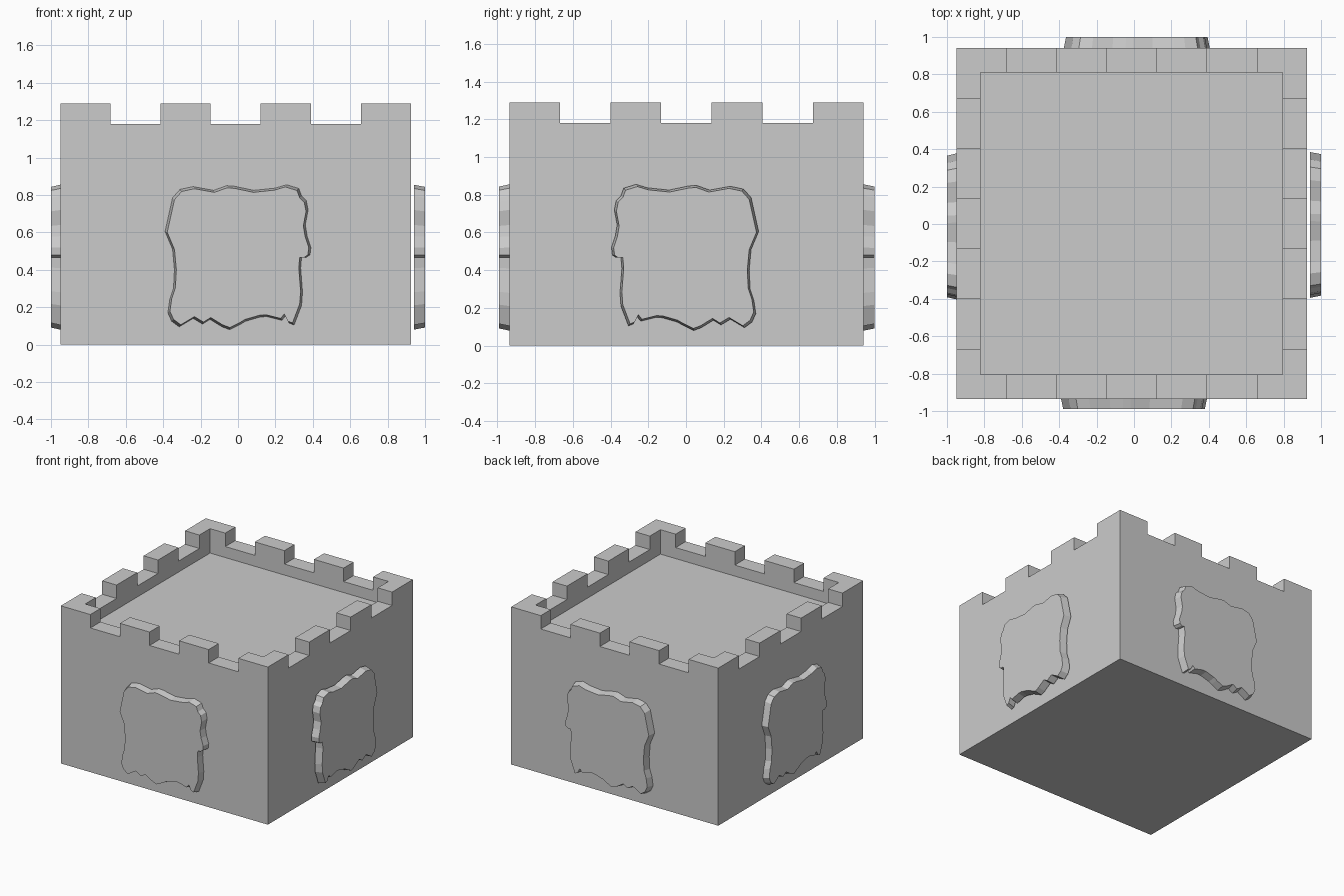
import bpy, bmesh
from mathutils import Vector

if "Cube" in bpy.data.objects:
    bpy.data.objects.remove(bpy.data.objects["Cube"])

X0, X1, Y0, Y1 = -0.95, 0.925, -0.935, 0.94
TOP, CRENEL, FLOOR, WALL = 1.29, 1.18, 1.09, 0.13
CELL = (X1 - X0) / 7


def add_object(name, bm):
    bmesh.ops.recalc_face_normals(bm, faces=bm.faces)
    mesh = bpy.data.meshes.new(name)
    bm.to_mesh(mesh)
    bm.free()
    ob = bpy.data.objects.new(name, mesh)
    bpy.context.collection.objects.link(ob)
    return ob


def boxes(name, bounds):
    bm = bmesh.new()
    for lo, hi in bounds:
        lo, hi = Vector(lo), Vector(hi)
        verts = bmesh.ops.create_cube(bm, size=1)["verts"]
        for v in verts:
            v.co = Vector([(lo[i] + hi[i]) / 2 + v.co[i] * (hi[i] - lo[i]) for i in range(3)])
    return add_object(name, bm)


# Tower block, hollowed on top and notched into battlements
tower = boxes("tower_block", [((X0, Y0, 0), (X1, Y1, TOP))])
gaps = (1, 3, 5)
cutters = [
    boxes("courtyard_cutter", [((X0 + WALL, Y0 + WALL, FLOOR), (X1 - WALL, Y1 - WALL, 2))]),
    boxes("notch_cutter_front_back",
          [((X0 + i * CELL, -2, CRENEL), (X0 + (i + 1) * CELL, 2, 2)) for i in gaps]),
    boxes("notch_cutter_sides",
          [((-2, Y0 + i * CELL, CRENEL), (2, Y0 + (i + 1) * CELL, 2)) for i in gaps]),
]
bpy.context.view_layer.objects.active = tower
for c in cutters:
    c.hide_render = True
    mod = tower.modifiers.new("cut", 'BOOLEAN')
    mod.operation = 'DIFFERENCE'
    mod.solver = 'EXACT'
    mod.object = c
    bpy.ops.object.modifier_apply(modifier=mod.name)
for c in cutters:
    bpy.data.objects.remove(c)

# Ragged panel outline, clockwise from top left
OUTLINE = [
    (-.31, .83), (-.24, .845), (-.13, .825), (-.06, .85), (-.02, .847), (.085, .825),
    (.20, .837), (.26, .855), (.325, .835), (.34, .795), (.365, .77), (.375, .72),
    (.36, .64), (.37, .58), (.39, .52), (.385, .48), (.365, .467), (.34, .467),
    (.335, .41), (.345, .28), (.34, .21), (.30, .105), (.275, .115), (.255, .155),
    (.235, .13), (.155, .15), (.12, .148), (.04, .125), (.015, .11), (-.045, .08),
    (-.085, .095), (-.15, .135), (-.19, .11), (-.24, .14), (-.315, .095), (-.355, .125),
    (-.375, .17), (-.365, .24), (-.345, .30), (-.34, .40), (-.35, .51), (-.39, .605),
    (-.38, .65), (-.36, .74), (-.35, .785)]


def panel(name, place):
    # place(u, depth, z): depth 0 at the wall, 1 at the slightly smaller outer face
    bm = bmesh.new()
    rings = []
    for depth, s in ((0, 1), (1, 0.97)):
        rings.append([bm.verts.new(place(u * s, depth, 0.467 + (z - 0.467) * s))
                      for u, z in OUTLINE])
    a, b = rings
    bm.faces.new(a)
    bm.faces.new(b)
    n = len(a)
    for i in range(n):
        j = (i + 1) % n
        bm.faces.new((a[i], a[j], b[j], b[i]))
    add_object(name, bm)


# One panel on each wall; the right one stands just clear of the wall
panel("front_panel", lambda u, d, z: (u, Y0 + d * (-0.99 - Y0), z))
panel("back_panel", lambda u, d, z: (u + 0.015, Y1 + d * (1.0 - Y1), z))
panel("left_panel", lambda u, d, z: (X0 + d * (-1 - X0), -u - 0.013, z))
panel("right_panel", lambda u, d, z: (0.94 + d * 0.06, -u - 0.005, z))
